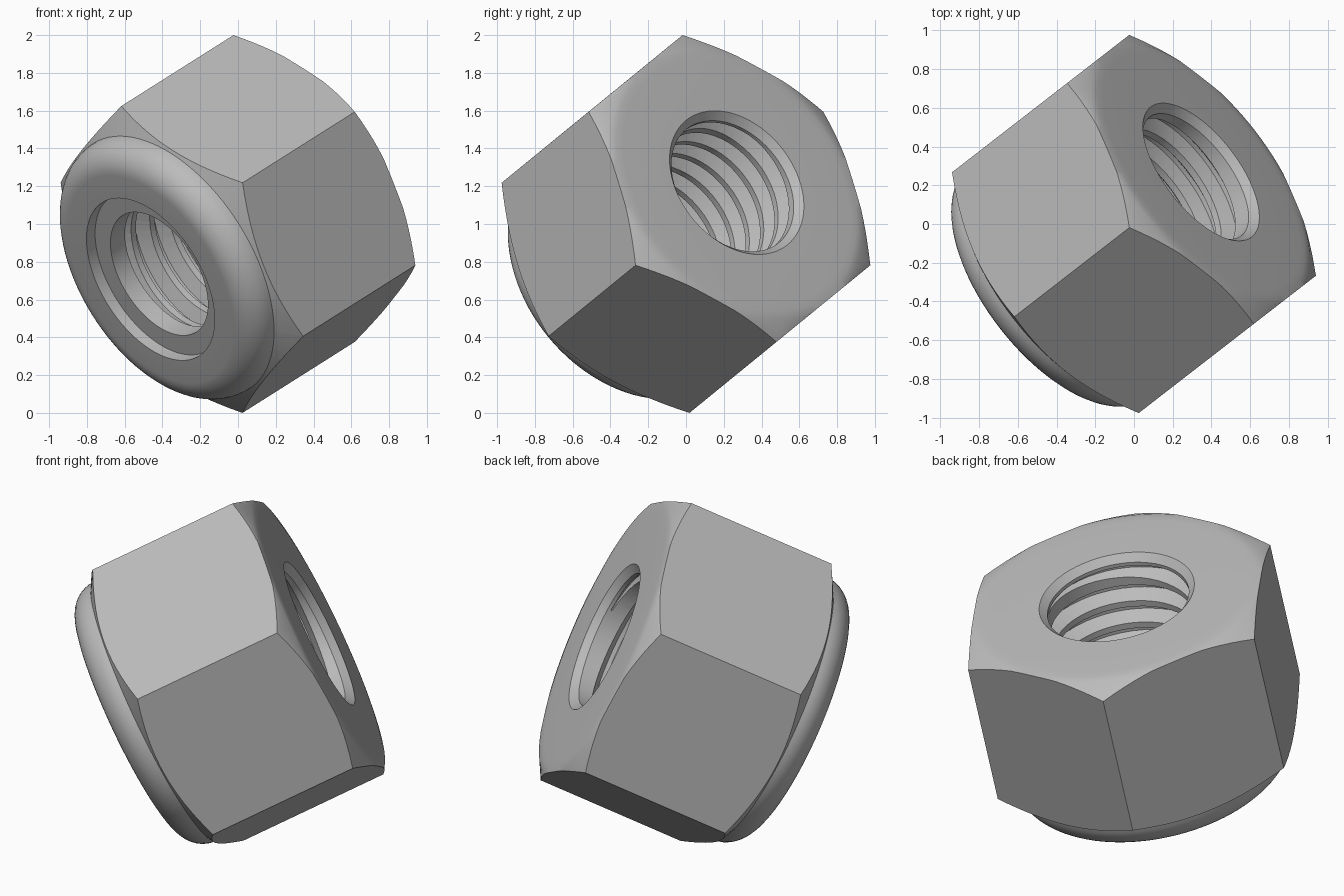
import bpy, bmesh
from math import sin, cos, pi, tau, radians
from mathutils import Matrix, Vector

if "Cube" in bpy.data.objects:
    bpy.data.objects.remove(bpy.data.objects["Cube"])

# Main sizes
CORNER_R = 0.908       # hexagon corner radius
BORE_R = 0.387         # thread crest radius
ROOT_R = 0.462         # thread root radius
PITCH = 0.139
FACE = 0.49            # flat bearing face height along the axis

# Tilted nut axis, with one hexagon corner pointing up
axis = Vector((0.707, 0.548, 0.447)).normalized()
up = (Vector((0, 0, 1)) - axis * axis.z).normalized()
side = axis.cross(up)
POSE = Matrix.Translation((0, 0, 1)) @ Matrix((up, side, axis)).transposed().to_4x4()

steel = bpy.data.materials.new("steel grey")
steel.use_nodes = True
grey = (0.5, 0.5, 0.5, 1)
steel.diffuse_color = grey
steel.node_tree.nodes["Principled BSDF"].inputs["Base Color"].default_value = grey


def add_object(name, bm):
    bmesh.ops.recalc_face_normals(bm, faces=bm.faces)
    mesh = bpy.data.meshes.new(name)
    bm.to_mesh(mesh)
    bm.free()
    mesh.materials.append(steel)
    obj = bpy.data.objects.new(name, mesh)
    bpy.context.collection.objects.link(obj)
    obj.matrix_world = POSE
    return obj


def lathe(name, profile, steps=96):
    """Revolve a closed (radius, height) profile around the axis."""
    bm = bmesh.new()
    rings = [[bm.verts.new((r * cos(tau * i / steps), r * sin(tau * i / steps), s))
              for r, s in profile] for i in range(steps)]
    n = len(profile)
    for i in range(steps):
        a, b = rings[i], rings[(i + 1) % steps]
        for k in range(n):
            m = (k + 1) % n
            bm.faces.new((a[k], b[k], b[m], a[m]))
    return add_object(name, bm)


def hex_prism(name):
    bm = bmesh.new()
    rim = [bm.verts.new((CORNER_R * cos(i * pi / 3), CORNER_R * sin(i * pi / 3), -1))
           for i in range(6)]
    base = bm.faces.new(rim)
    top = bmesh.ops.extrude_face_region(bm, geom=[base])
    moved = [v for v in top["geom"] if isinstance(v, bmesh.types.BMVert)]
    bmesh.ops.translate(bm, verts=moved, vec=(0, 0, 2))
    return add_object(name, bm)


def thread_cutter(name, start, end, steps=48):
    """Right-handed helical groove that fades out near the bearing face."""
    bm = bmesh.new()
    count = int((end - start) / PITCH * steps)
    rows = []
    for i in range(count + 1):
        s = start + PITCH * i / steps
        a = tau * i / steps
        depth = min(1, (count - i) / (steps * 0.4) + 0.1)
        root = BORE_R + (ROOT_R - BORE_R) * depth
        section = ((0.375, -0.058 * depth), (root, -0.012 * depth),
                   (root, 0.012 * depth), (0.375, 0.058 * depth))
        rows.append([bm.verts.new((r * cos(a), r * sin(a), s + h)) for r, h in section])
    for p, q in zip(rows, rows[1:]):
        for k in range(4):
            m = (k + 1) % 4
            bm.faces.new((p[k], p[m], q[m], q[k]))
    bm.faces.new(rows[0])
    bm.faces.new(rows[-1])
    bmesh.ops.triangulate(bm, faces=bm.faces)
    return add_object(name, bm)


def combine(obj, tool, operation):
    tool.hide_render = True
    mod = obj.modifiers.new(operation.title(), "BOOLEAN")
    mod.operation = operation
    mod.solver = "EXACT"
    mod.object = tool
    bpy.context.view_layer.objects.active = obj
    bpy.ops.object.modifier_apply(modifier=mod.name)
    bpy.data.objects.remove(tool)


def shade(obj):
    bpy.ops.object.select_all(action="DESELECT")
    obj.select_set(True)
    bpy.context.view_layer.objects.active = obj
    bpy.ops.object.shade_smooth_by_angle(angle=radians(29))


# Nut body: chamfered ends, rounded collar, recess and bore
collar = [(0.615 + 0.155 * cos(a), -0.5 - 0.155 * sin(a))
          for a in (pi / 2 * i / 10 for i in range(11))]
profile = [(0.425, FACE), (0.72, FACE), (0.76, FACE - 0.002), (0.80, 0.482),
           (0.96, 0.39), (0.96, -0.39)]
profile += collar
profile += [(0.48, -0.655), (0.48, -0.48), (BORE_R, -0.48), (BORE_R, FACE - 0.04)]
body = lathe("nut_body", profile)
combine(body, hex_prism("hexagon_tool"), "INTERSECT")
combine(body, thread_cutter("thread_tool", -0.58, 0.43), "DIFFERENCE")
shade(body)

# Locking ring seated in the collar recess
ring = lathe("locking_ring", [(0.365, -0.59), (0.482, -0.59),
                              (0.482, -0.482), (0.365, -0.482)])
shade(ring)
